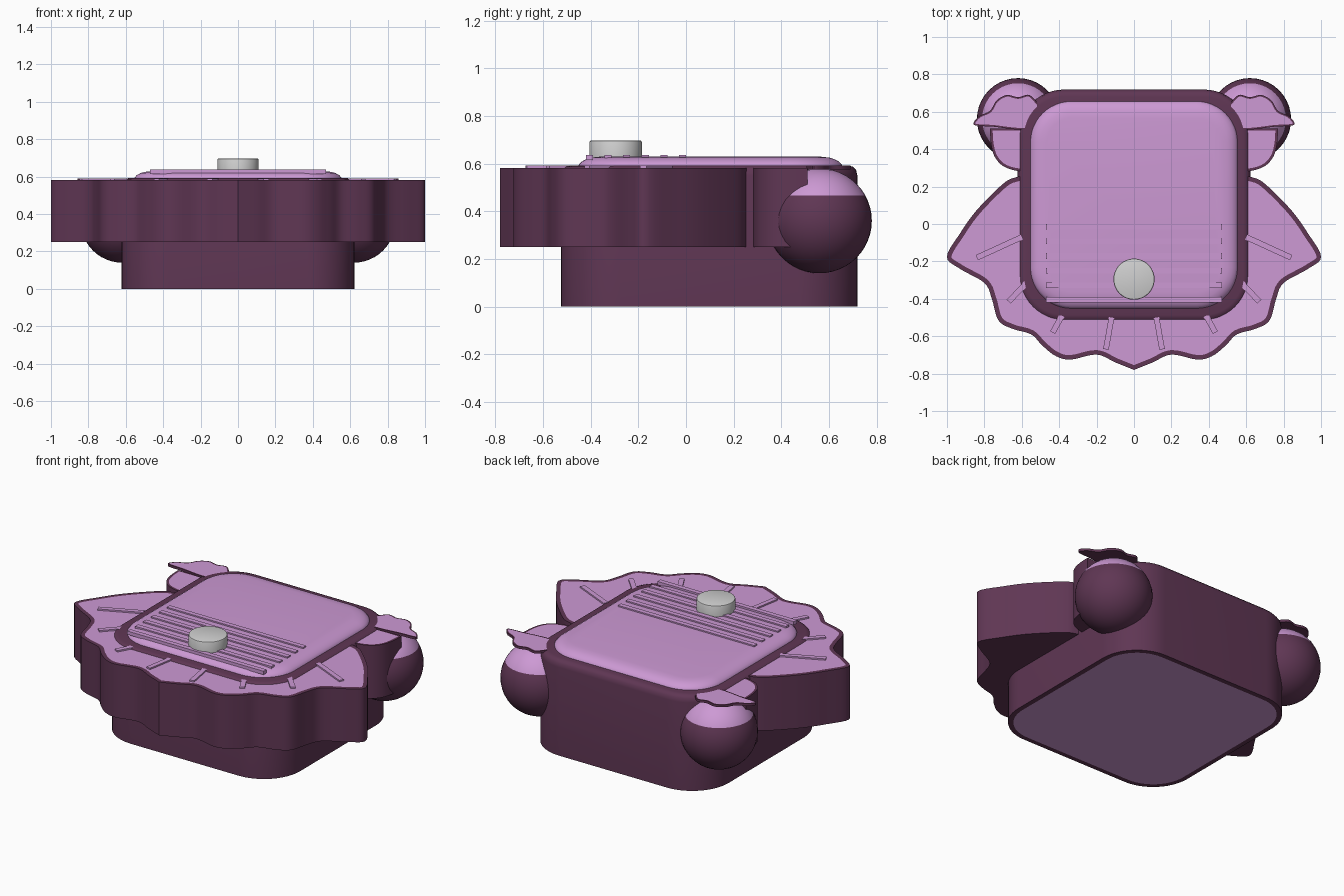
import bpy, bmesh, math
from mathutils import Vector, Matrix

if "Cube" in bpy.data.objects:
    bpy.data.objects.remove(bpy.data.objects["Cube"])


def material(name, rgb):
    m = bpy.data.materials.new(name)
    m.diffuse_color = (*rgb, 1)
    m.use_nodes = True
    m.node_tree.nodes["Principled BSDF"].inputs["Base Color"].default_value = m.diffuse_color
    return m


DARK = material("dark plum", (0.115, 0.037, 0.088))
LIGHT = material("light orchid", (0.61, 0.32, 0.66))
GREY = material("pale grey", (0.63, 0.63, 0.63))


def finish(name, bm, mats, angle=35):
    bmesh.ops.recalc_face_normals(bm, faces=bm.faces[:])
    me = bpy.data.meshes.new(name)
    bm.to_mesh(me)
    bm.free()
    ob = bpy.data.objects.new(name, me)
    bpy.context.collection.objects.link(ob)
    for m in mats:
        me.materials.append(m)
    bpy.ops.object.select_all(action='DESELECT')
    ob.select_set(True)
    bpy.context.view_layer.objects.active = ob
    bpy.ops.object.shade_smooth_by_angle(angle=math.radians(angle))
    return ob


def rounded_loft(name, cy, half, radius, rings, mats, light_base=False):
    """Stack of rounded squares; rings are (height, inset)."""
    bm = bmesh.new()
    loops = []
    for z, inset in rings:
        r, c = max(radius - inset, 0.05), half - inset
        loop = []
        for q in range(4):
            mid = math.radians(45 + 90 * q)
            sx, sy = math.copysign(1, math.cos(mid)), math.copysign(1, math.sin(mid))
            for k in range(13):
                a = math.radians(90 * q + 7.5 * k)
                loop.append(bm.verts.new((sx * (c - r) + r * math.cos(a),
                                          cy + sy * (c - r) + r * math.sin(a), z)))
        loops.append(loop)
    n = len(loops[0])
    for a, b in zip(loops, loops[1:]):
        for i in range(n):
            bm.faces.new((a[i], a[(i + 1) % n], b[(i + 1) % n], b[i]))
    base = bm.faces.new(loops[0][::-1])
    bm.faces.new(loops[-1])
    bm.normal_update()
    if light_base:
        bmesh.ops.inset_region(bm, faces=[base], thickness=0.03)
        base.material_index = 1
    return finish(name, bm, mats)


def smooth_path(pts, steps=5):
    """Catmull-Rom curve through an open list of points."""
    p = [Vector(q) for q in pts]
    p = [p[0]] + p + [p[-1]]
    out = []
    for i in range(1, len(p) - 2):
        a, b, c, d = p[i - 1:i + 3]
        for s in range(steps):
            t = s / steps
            out.append(0.5 * (2 * b + (c - a) * t + (2 * a - 5 * b + 4 * c - d) * t * t
                              + (3 * b - a - 3 * c + d) * t ** 3))
    return [(v.x, v.y) for v in out] + [tuple(p[-1])]


def prism(name, pts, z0, z1, border):
    """Extruded outline, dark with a light top inside a thin border."""
    bm = bmesh.new()
    bottom = [bm.verts.new((x, y, z0)) for x, y in pts]
    top = [bm.verts.new((x, y, z1)) for x, y in pts]
    n = len(pts)
    for i in range(n):
        j = (i + 1) % n
        bm.faces.new((bottom[i], bottom[j], top[j], top[i]))
    bm.faces.new(bottom[::-1])
    cap = bm.faces.new(top)
    bmesh.ops.recalc_face_normals(bm, faces=bm.faces[:])
    bm.normal_update()
    bmesh.ops.inset_region(bm, faces=[cap], thickness=border)
    cap.material_index = 1
    return finish(name, bm, [DARK, LIGHT])


def bar(name, a, b, width, z0, z1):
    a, b = Vector(a), Vector(b)
    d, m = b - a, (a + b) / 2
    bm = bmesh.new()
    bmesh.ops.create_cube(bm, size=1, matrix=Matrix.Translation((m.x, m.y, (z0 + z1) / 2))
                          @ Matrix.Rotation(math.atan2(d.y, d.x), 4, 'Z')
                          @ Matrix.Diagonal((d.length, width, z1 - z0, 1)))
    return finish(name, bm, [LIGHT])


# Main body and raised lid
rounded_loft("body", 0.097, 0.622, 0.25,
             [(0, 0), (0.55, 0), (0.573, 0.005), (0.587, 0.018), (0.592, 0.038)],
             [DARK, LIGHT], light_base=True)
rounded_loft("lid", 0.102, 0.555, 0.22,
             [(0.58, 0), (0.594, 0.002), (0.607, 0.013), (0.618, 0.032),
              (0.625, 0.055), (0.629, 0.09)], [LIGHT])

# Ribs across the front of the lid
for i in range(6):
    y = -0.015 - 0.078 * i
    bar("lid_rib", (-0.47, y), (0.47, y), 0.03, 0.615, 0.637)

# Round knob
bm = bmesh.new()
bmesh.ops.create_cone(bm, cap_ends=True, segments=48, radius1=0.11, radius2=0.11, depth=0.075,
                      matrix=Matrix.Translation((0, -0.295, 0.66)))
rim = [e for e in bm.edges if all(v.co.z > 0.69 for v in e.verts)]
bmesh.ops.bevel(bm, geom=rim, offset=0.008, segments=2, profile=0.5, affect='EDGES')
finish("knob", bm, [GREY])

# Scalloped skirt around the front
half = smooth_path([(0.55, 0.262), (0.63, 0.25), (0.70, 0.215), (0.84, 0.075), (0.93, -0.05),
                    (1.0, -0.175), (0.93, -0.24), (0.80, -0.315), (0.76, -0.40),
                    (0.725, -0.515), (0.65, -0.56), (0.55, -0.59), (0.49, -0.65),
                    (0.42, -0.705), (0.34, -0.725), (0.20, -0.698), (0.10, -0.74), (0, -0.78)])
prism("skirt", half + [(-x, y) for x, y in half[-2::-1]], 0.25, 0.582, 0.024)

for s in (-1, 1):
    # Raised rays on the skirt
    for a, b in (((0.60, -0.07), (0.84, -0.18)), ((0.575, -0.315), (0.67, -0.415)),
                 ((0.385, -0.49), (0.435, -0.58)), ((0.12, -0.50), (0.15, -0.67))):
        bar("skirt_ray", (s * a[0], a[1]), (s * b[0], b[1]), 0.03, 0.575, 0.591)

    # Ball with a light cap
    bm = bmesh.new()
    bmesh.ops.create_uvsphere(bm, u_segments=40, v_segments=24, radius=0.22,
                              matrix=Matrix.Translation((s * 0.62, 0.56, 0.36)))
    bmesh.ops.bisect_plane(bm, geom=bm.verts[:] + bm.edges[:] + bm.faces[:],
                           plane_co=(0, 0, 0.466), plane_no=(0, 0, 1))
    for f in bm.faces:
        f.material_index = int(f.calc_center_median().z > 0.466)
    finish("ball", bm, [DARK, LIGHT])

    # Side lobe between skirt and ball
    lobe = smooth_path([(0.56, 0.285), (0.63, 0.285), (0.70, 0.31), (0.745, 0.36),
                        (0.765, 0.43), (0.77, 0.51)]) + [(0.56, 0.51)]
    prism("side_lobe", [(s * x, y) for x, y in lobe], 0.25, 0.581, 0.014)

    # Thin wavy wing above the ball
    wing = smooth_path([(0.52, 0.51), (0.62, 0.505), (0.75, 0.52), (0.855, 0.53), (0.83, 0.575),
                        (0.77, 0.605), (0.735, 0.66), (0.68, 0.69), (0.62, 0.678),
                        (0.56, 0.69), (0.51, 0.64)])
    prism("wing", [(s * x, y) for x, y in wing], 0.576, 0.591, 0.009)
